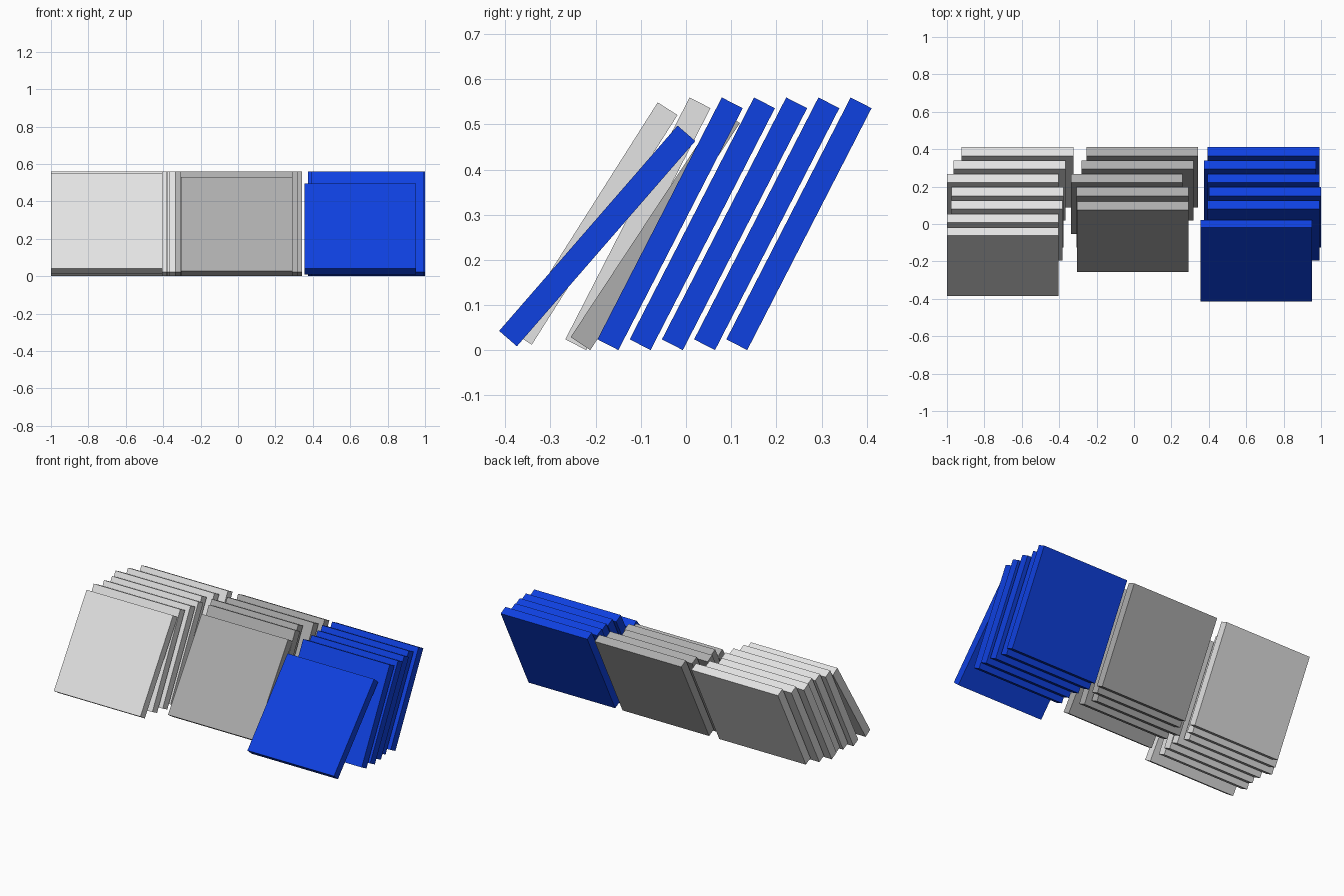
import bpy
from math import radians

cube = bpy.data.objects.get("Cube")
if cube:
    bpy.data.objects.remove(cube, do_unlink=True)

WIDTH, THICK, LENGTH = 0.597, 0.052, 0.602
LEAN, MID_Z = 27.2, 0.28          # usual backward lean and centre height
BACK_Y, STEP = 0.25, 0.0713       # rearmost panel and spacing between panels


def make_material(name, rgb):
    mat = bpy.data.materials.new(name)
    mat.use_nodes = True
    color = (*rgb, 1.0)
    mat.diffuse_color = color
    mat.node_tree.nodes["Principled BSDF"].inputs["Base Color"].default_value = color
    return mat


def panel(name, mat, x, y, z=MID_Z, lean=LEAN):
    """Flat square slab leaning towards the back."""
    bpy.ops.mesh.primitive_cube_add(size=1, location=(x, y, z),
                                    rotation=(radians(-lean), 0, 0))
    obj = bpy.context.object
    obj.name = name
    obj.scale = (WIDTH, THICK, LENGTH)
    obj.data.materials.append(mat)


def row(name, mat, centres, front):
    """Evenly spaced panels from back to front, then a looser front panel."""
    for i, x in enumerate(centres):
        panel(f"{name}_panel_{i + 1}", mat, x, BACK_Y - i * STEP)
    x, y, z, lean = front
    panel(f"{name}_front_panel", mat, x, y, z, lean)


light = make_material("light grey", (0.77, 0.77, 0.77))
grey = make_material("mid grey", (0.42, 0.42, 0.42))
blue = make_material("bright blue", (0.0045, 0.052, 0.75))

# Three rows of leaning panels
row("light", light, [-0.623, -0.666, -0.702, -0.676, -0.681, -0.702],
    (-0.702, -0.202, 0.2805, 32.4))
row("grey", grey, [0.044, 0.019, -0.038, -0.008],
    (-0.006, -0.068, 0.266, 33.4))
row("blue", blue, [0.692, 0.674, 0.692, 0.70, 0.692],
    (0.653, -0.1965, 0.253, 41.0))
